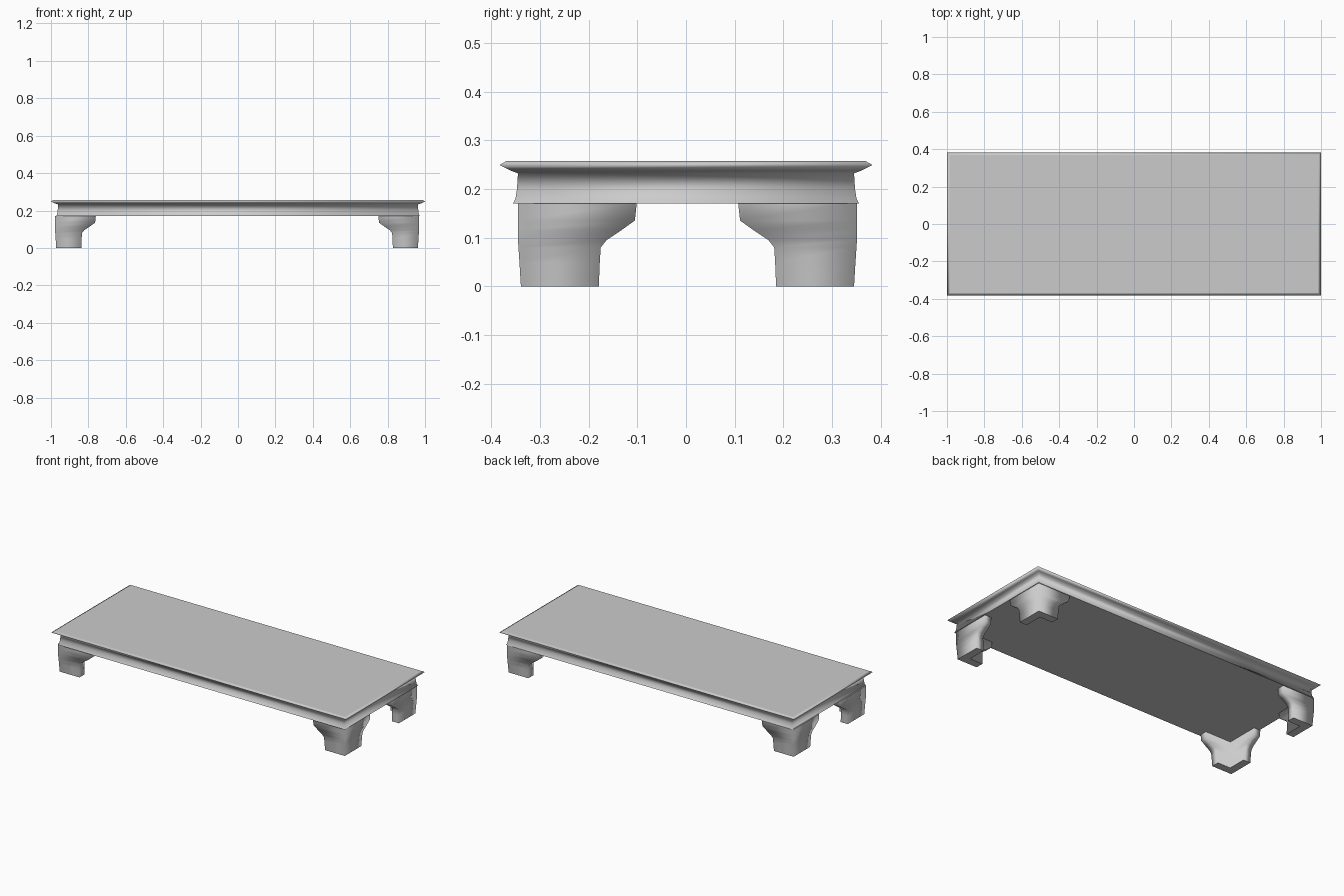
import bpy

cube = bpy.data.objects.get("Cube")
if cube:
    bpy.data.objects.remove(cube, do_unlink=True)

grey = bpy.data.materials.new("plain_grey")
grey.use_nodes = True
grey.diffuse_color = (0.6, 0.6, 0.6, 1)
grey.node_tree.nodes["Principled BSDF"].inputs["Base Color"].default_value = (0.6, 0.6, 0.6, 1)


def loft(name, rings, flip=False):
    """Skin equal-length rings from bottom to top: smooth sides, flat caps."""
    n = len(rings[0])
    verts = [v for ring in rings for v in ring]
    faces = [(r * n + i, r * n + (i + 1) % n, (r + 1) * n + (i + 1) % n, (r + 1) * n + i)
             for r in range(len(rings) - 1) for i in range(n)]
    sides = len(faces)
    faces += [tuple(reversed(range(n))), tuple(range(len(verts) - n, len(verts)))]
    if flip:
        faces = [f[::-1] for f in faces]
    mesh = bpy.data.meshes.new(name)
    mesh.from_pydata(verts, [], faces)
    mesh.materials.append(grey)
    for i, poly in enumerate(mesh.polygons):
        poly.use_smooth = i < sides
    obj = bpy.data.objects.new(name, mesh)
    bpy.context.collection.objects.link(obj)
    return obj


# Moulded slab: (inset from the widest edge, height), bottom to top
HALF_X, HALF_Y = 1.0, 0.383
moulding = [(0.028, 0.17), (0.033, 0.181), (0.036, 0.2), (0.038, 0.232),
            (0.022, 0.238), (0.0, 0.249), (0.014, 0.257)]
slab_rings = []
for inset, z in moulding:
    x, y = HALF_X - inset, HALF_Y - inset
    slab_rings.append([(-x, -y, z), (x, -y, z), (x, y, z), (-x, y, z)])
loft("moulded_top", slab_rings)

# Bracket feet: (height, outer inset, arm length, thickness) of an L section
FOOT_X, FOOT_Y = 0.973, 0.348
OFFSET_X, OFFSET_Y = -0.005, 0.003
foot_levels = [(0.0, 0.006, 0.166, 0.048), (0.05, 0.003, 0.168, 0.048),
               (0.08, 0.001, 0.170, 0.048), (0.095, 0.0, 0.182, 0.048),
               (0.115, 0.0, 0.212, 0.048), (0.135, 0.0, 0.240, 0.046),
               (0.172, 0.0, 0.244, 0.044)]


def bracket_foot(name, sx, sy):
    rings = []
    for z, inset, arm, thick in foot_levels:
        arm_x = arm - 0.026
        t = inset + thick
        section = [(inset, inset), (arm_x, inset), (arm_x, t), (t, t), (t, arm), (inset, arm)]
        rings.append([(sx * (FOOT_X - u) + OFFSET_X, sy * (FOOT_Y - v) + OFFSET_Y, z)
                      for u, v in section])
    loft(name, rings, flip=sx * sy < 0)


for side, sx in (("left", 1), ("right", -1)):
    for end, sy in (("front", -1), ("back", 1)):
        bracket_foot(f"{end}_{side}_foot", sx, sy)
